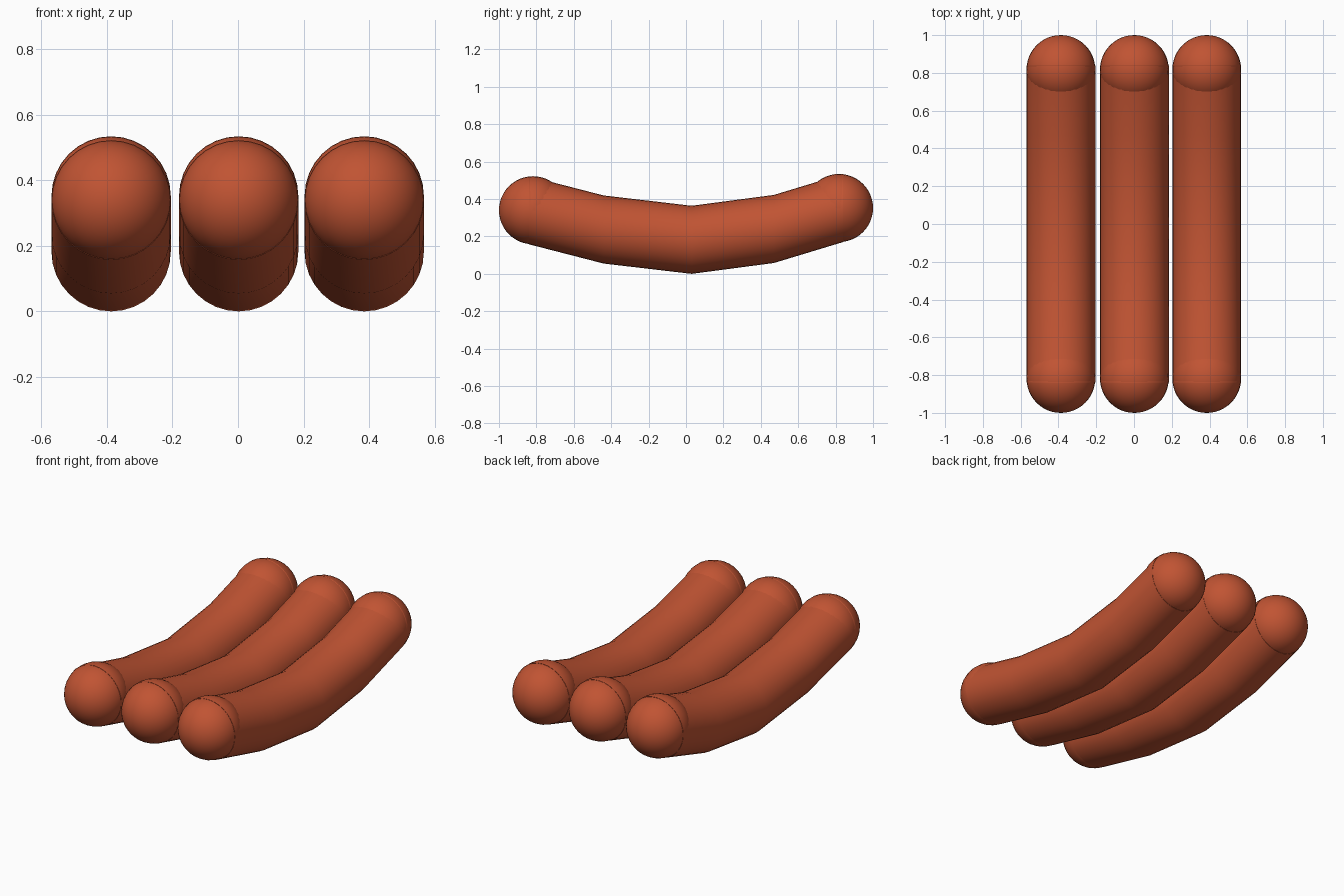
import bpy, bmesh, math
from mathutils import Matrix

if "Cube" in bpy.data.objects:
    bpy.data.objects.remove(bpy.data.objects["Cube"])

R = 0.182
SIDES = 32
# centre line of one sausage as (y, z)
PATH = [(-0.84, 0.34), (-0.44, 0.237), (0.03, 0.182), (0.47, 0.24), (0.84, 0.352)]

skin = bpy.data.materials.new("sausage_brown")
skin.diffuse_color = (0.53, 0.088, 0.033, 1)
skin.use_nodes = True
skin.node_tree.nodes["Principled BSDF"].inputs["Base Color"].default_value = skin.diffuse_color


def finish(bm, name):
    bmesh.ops.recalc_face_normals(bm, faces=bm.faces)
    mesh = bpy.data.meshes.new(name)
    bm.to_mesh(mesh)
    bm.free()
    obj = bpy.data.objects.new(name, mesh)
    bpy.context.collection.objects.link(obj)
    mesh.materials.append(skin)
    bpy.ops.object.select_all(action='DESELECT')
    obj.select_set(True)
    bpy.context.view_layer.objects.active = obj
    bpy.ops.object.shade_smooth_by_angle(angle=math.radians(30))


def body(name, x):
    # upright rings swept along the bent centre line
    bm = bmesh.new()
    rings = []
    for y, z in PATH:
        rings.append([bm.verts.new((x + R * math.cos(a), y, z + R * math.sin(a)))
                      for a in (2 * math.pi * i / SIDES for i in range(SIDES))])
    for a, b in zip(rings, rings[1:]):
        for i in range(SIDES):
            j = (i + 1) % SIDES
            bm.faces.new((a[i], a[j], b[j], b[i]))
    bm.faces.new(rings[0])
    bm.faces.new(rings[-1])
    finish(bm, name)


def tip(name, x, y, z):
    # round end, poles along the sausage
    bm = bmesh.new()
    bmesh.ops.create_uvsphere(
        bm, u_segments=SIDES, v_segments=24, radius=R,
        matrix=Matrix.Translation((x, y, z)) @ Matrix.Rotation(math.pi / 2, 4, 'X'))
    finish(bm, name)


for side, x in (("left", -0.387), ("middle", 0.002), ("right", 0.385)):
    body(f"{side}_sausage_body", x)
    tip(f"{side}_sausage_front_tip", x, -0.818, PATH[0][1])
    tip(f"{side}_sausage_back_tip", x, 0.818, PATH[-1][1])
